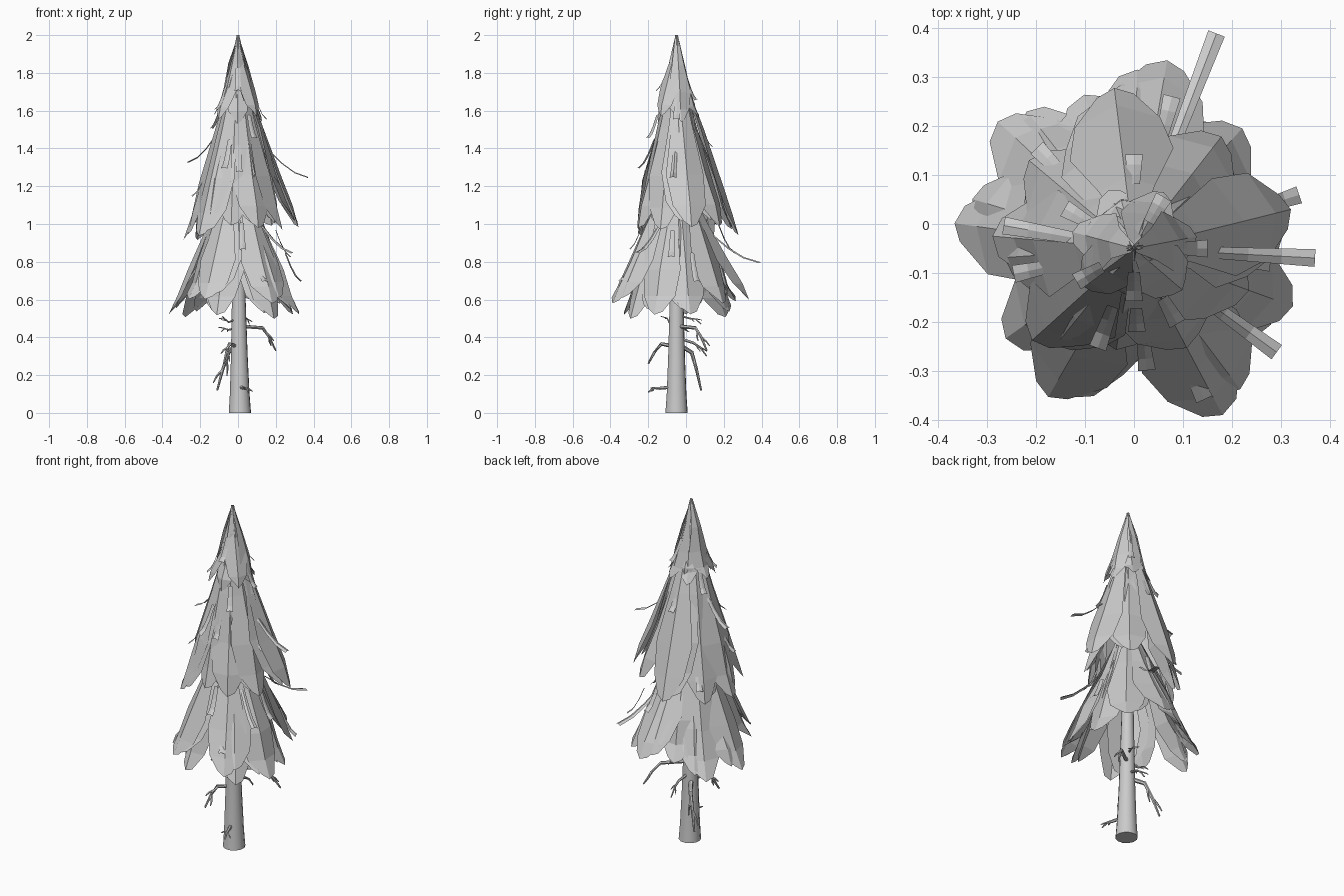
import bpy, bmesh, random
from math import sin, cos, radians, pi
from mathutils import Vector

if "Cube" in bpy.data.objects:
    bpy.data.objects.remove(bpy.data.objects["Cube"])

random.seed(4)
CENTRE = Vector((0.0, -0.05, 0.0))


def finish(name, bm):
    me = bpy.data.meshes.new(name)
    bm.to_mesh(me)
    bm.free()
    ob = bpy.data.objects.new(name, me)
    bpy.context.collection.objects.link(ob)
    bpy.context.view_layer.objects.active = ob
    return ob


def polar(az, r, tangent, z):
    """Point at azimuth az (degrees), r outward, shifted sideways by tangent."""
    a = radians(az)
    return CENTRE + Vector((cos(a) * r - sin(a) * tangent, sin(a) * r + cos(a) * tangent, z))


def grid(bm, rows):
    vs = [[bm.verts.new(p) for p in row] for row in rows]
    for a, b in zip(vs, vs[1:]):
        for i in range(len(a) - 1):
            bm.faces.new((a[i], b[i], b[i + 1], a[i + 1]))


# Drooping panel: folded along its middle, widest two thirds down, blunt tip
def panel(bm, az, r0, z0, r1, z1, half):
    rows = []
    for t, w in ((0, .12), (.35, .55), (.66, 1), (.86, .82), (1, .36)):
        r = r0 + (r1 - r0) * t + (random.uniform(-.012, .012) if 0 < t < 1 else 0)
        z = z0 + (z1 - z0) * t
        h = half * w
        inset = min(h * .42, r * .6)
        lift = .03 if t == 1 else 0
        rows.append([polar(az, r - inset, -h, z + lift), polar(az, r, 0, z),
                     polar(az, r - inset, h * random.uniform(.9, 1.1), z + lift / 2)])
    grid(bm, rows)


def tier(name, r0, z0, half, z_even, z_odd, tips):
    """tips: azimuth and radius of each panel; tip heights alternate."""
    bm = bmesh.new()
    for i, (az, r) in enumerate(tips):
        z = (z_odd if i % 2 else z_even) + random.uniform(-.015, .015)
        panel(bm, az, r0, z0, r, z, half)
        # Shorter second layer tucked beneath
        panel(bm, az + (9 if i % 2 else -9), r0 * .8, z0 - .02, r - .025, z + .03, half * .9)
    finish(name, bm)


# Three foliage tiers
tier("top_foliage", 0, 2.0, .06, 1.54, 1.56, [(-92 + i * 51.4, .10 if i == 0 else .13) for i in range(7)])
tier("middle_foliage", .03, 1.8, .105, .98, .93,
     [(-62, .23), (97, .33), (14, .33), (175, .29), (-20, .25), (140, .28), (52, .29), (-138, .28), (-100, .21)])
tier("lower_foliage", .06, 1.22, .105, .51, .59,
     [(172, .37), (80, .39), (137, .38), (108, .33), (14, .3), (48, .33),
      (-20, .345), (-62, .385), (-52, .31), (-120, .35), (-112, .3), (-145, .32)])

# Loose sprigs: curved strips that flatten toward the tip
bm = bmesh.new()


def sprig(az, r0, r1, z1, drop):
    rows = []
    for t in (0, .33, .66, 1):
        r = r0 + (r1 - r0) * t
        z = z1 + drop * (1 - t) ** 1.6
        w = .012 + .006 * t
        rows.append([polar(az, r, -w, z - .006), polar(az, r, 0, z), polar(az, r, w, z - .006)])
    grid(bm, rows)


# Longest sprigs set the outline
for az, r1, z1 in ((-3, .37, 1.25), (170, .27, 1.33), (69, .47, .80), (-36, .36, .85)):
    sprig(az, r1 * .45, r1, z1, .14)
# Sprigs on the front and right faces
for az, r1, z1 in ((-88, .17, 1.28), (-8, .22, 1.22), (-6, .28, .83), (-84, .25, .87), (-65, .34, .70)):
    sprig(az, r1 * .72, r1, z1, .14)
# Scattered short sprigs around the top and the middle
for i in range(7):
    z = 1.83 - .05 * i
    r = (2 - z) * .28
    sprig(-90 + i * 150, r, r + .06, z - .12, .12)
for i in range(5):
    z = 1.45 - .15 * i
    r = (2 - z) * .23
    sprig(-110 - i * 58, r, r + .09, z - .15, .15)
finish("loose_sprigs", bm)


# Tapering tube along a path
def tube(bm, pts, radii, sides):
    rings = []
    for i, p in enumerate(pts):
        d = (pts[min(i + 1, len(pts) - 1)] - pts[max(i - 1, 0)]).normalized()
        u = d.cross(Vector((.31, .9, .3)).normalized()).normalized()
        v = d.cross(u)
        rings.append([bm.verts.new(p + (u * cos(2 * pi * k / sides) + v * sin(2 * pi * k / sides)) * radii[i])
                      for k in range(sides)])
    for a, b in zip(rings, rings[1:]):
        for k in range(sides):
            bm.faces.new((a[k], a[(k + 1) % sides], b[(k + 1) % sides], b[k]))
    bm.faces.new(rings[0][::-1])
    bm.faces.new(rings[-1])


# Trunk, running up inside the foliage, with a flat base
bm = bmesh.new()
profile = ((0, .06), (.1, .053), (.3, .045), (.6, .037), (1.0, .027), (1.4, .012))
tube(bm, [CENTRE + Vector((.01 * max(0, 1 - z), 0, z)) for z, r in profile], [r for z, r in profile], 12)
for v in bm.verts:
    if v.co.z < .03:
        v.co.z = 0
bmesh.ops.recalc_face_normals(bm, faces=bm.faces)
trunk = finish("trunk", bm)
trunk.select_set(True)
bpy.ops.object.shade_smooth_by_angle(angle=radians(40))

# Dead branches: start height, elbow, tip; each gets a bend and two side twigs
bm = bmesh.new()
BRANCHES = [
    (.46, (.13, .05, .45), (.20, .11, .33), .011),
    (.37, (-.05, .03, .32), (-.11, .08, .12), .013),
    (.35, (-.045, -.13, .365), (-.075, -.20, .26), .012),
    (.14, (.035, -.14, .13), (.055, -.20, .11), .010),
    (.40, (.02, .04, .37), (.02, .11, .30), .008),
    (.50, (-.05, -.09, .48), (-.10, -.11, .50), .006),
    (.45, (-.05, -.02, .44), (-.09, .01, .43), .006),
    (.52, (.04, .02, .50), (.06, .08, .47), .006),
]
for z, elbow, tip, rad in BRANCHES:
    elbow, tip = Vector(elbow), Vector(tip)
    mid = elbow.lerp(tip, .5) + Vector((0, 0, .012))
    tube(bm, [Vector((0, -.05, z)), elbow, mid, tip], [rad, rad * .85, rad * .65, rad * .4], 6)
    along = tip - elbow
    side = along.cross(Vector((.3, .2, 1))).normalized()
    for s, start in ((1, elbow.lerp(mid, .4)), (-1, mid)):
        bend = start + along * .2 + side * s * .02
        tube(bm, [start, bend, bend + along * .2 + side * s * .008],
             [rad * .55, rad * .45, rad * .25], 5)
bmesh.ops.recalc_face_normals(bm, faces=bm.faces)
finish("dead_branches", bm)
